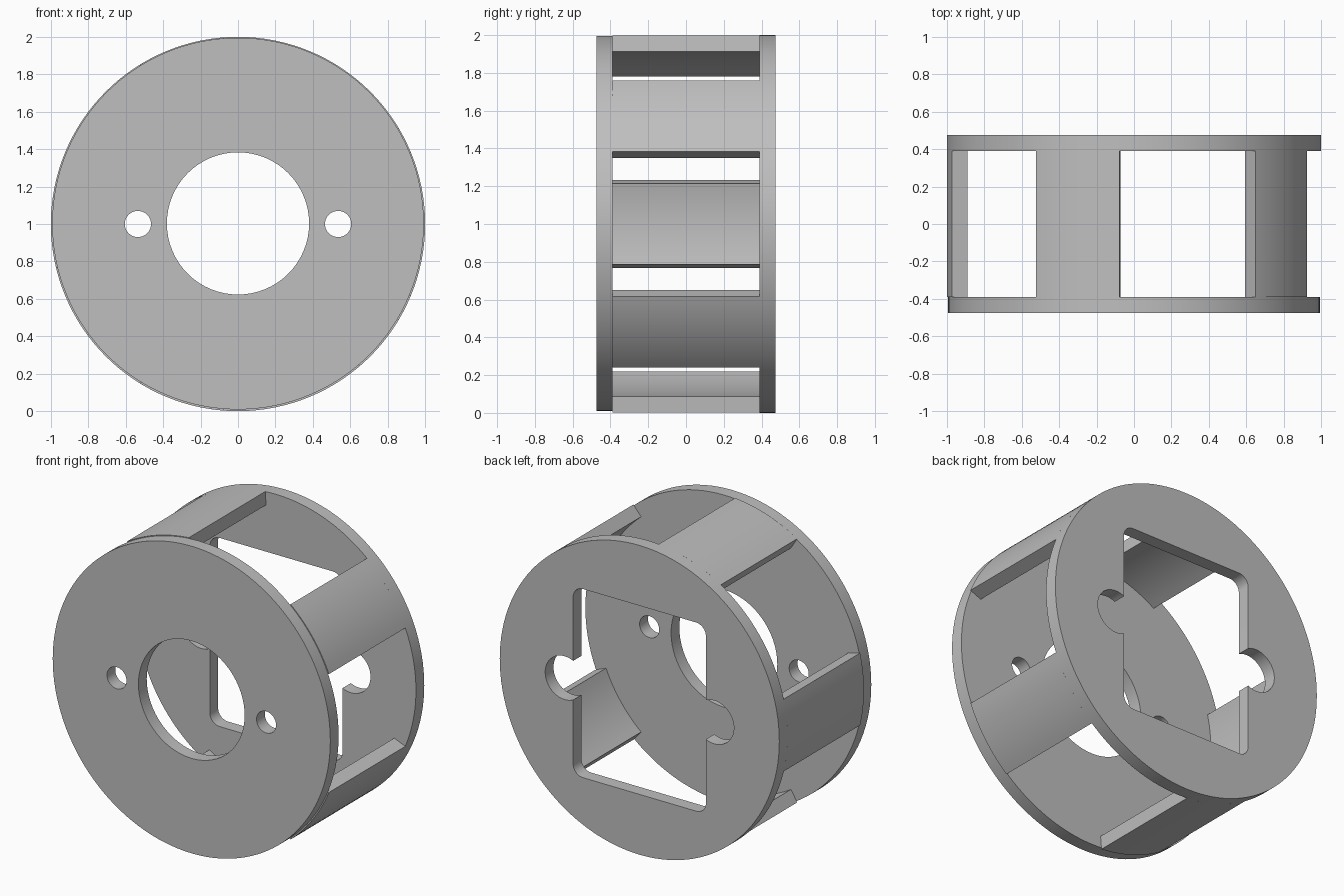
import bpy, bmesh, math
from mathutils import Matrix, Vector

cube = bpy.data.objects.get("Cube")
if cube:
    bpy.data.objects.remove(cube, do_unlink=True)

HALF, INNER = 0.475, 0.39        # outer and inner faces of the end plates along y
MID_Z = 1.0
RIB_INNER, RIB_OUTER = 0.915, 1.0
RIB_COUNT, RIB_HALF_ANGLE = 5, math.radians(13.5)

grey = bpy.data.materials.new("light grey")
grey.use_nodes = True
grey.diffuse_color = (0.52, 0.52, 0.52, 1)
grey.node_tree.nodes["Principled BSDF"].inputs["Base Color"].default_value = grey.diffuse_color


def prism(name, outline, y0, y1):
    """Extrude an (x, z) outline from y0 to y1."""
    bm = bmesh.new()
    face = bm.faces.new([bm.verts.new((x, y0, z)) for x, z in outline])
    moved = bmesh.ops.extrude_face_region(bm, geom=[face])["geom"]
    bmesh.ops.translate(bm, vec=(0, y1 - y0, 0),
                        verts=[v for v in moved if isinstance(v, bmesh.types.BMVert)])
    bmesh.ops.recalc_face_normals(bm, faces=bm.faces)
    mesh = bpy.data.meshes.new(name)
    bm.to_mesh(mesh)
    bm.free()
    mesh.materials.append(grey)
    obj = bpy.data.objects.new(name, mesh)
    bpy.context.collection.objects.link(obj)
    return obj


def arc(cx, cz, r, start, end, steps):
    return [(cx + r * math.cos(start + (end - start) * i / steps),
             cz + r * math.sin(start + (end - start) * i / steps)) for i in range(steps + 1)]


def circle(cx, cz, r, steps=64):
    return arc(cx, cz, r, 0, math.tau, steps)[:-1]


def rounded_rectangle(half_x, half_z, r):
    points = []
    for i, (sx, sz) in enumerate([(1, 1), (-1, 1), (-1, -1), (1, -1)]):
        a = i * math.pi / 2
        points += arc(sx * (half_x - r), MID_Z + sz * (half_z - r), r, a, a + math.pi / 2, 8)
    return points


def select_only(obj):
    bpy.ops.object.select_all(action='DESELECT')
    obj.select_set(True)
    bpy.context.view_layer.objects.active = obj


def cut(obj, outline):
    """Punch an outline right through a plate."""
    cutter = prism("cutter", outline, -1, 1)
    cutter.hide_render = True
    mod = obj.modifiers.new("cut", 'BOOLEAN')
    mod.operation, mod.solver, mod.object = 'DIFFERENCE', 'EXACT', cutter
    select_only(obj)
    bpy.ops.object.modifier_apply(modifier=mod.name)
    bpy.data.objects.remove(cutter, do_unlink=True)


def smooth(obj):
    select_only(obj)
    bpy.ops.object.shade_smooth_by_angle(angle=math.radians(30))


# Front plate: large centre bore and two screw holes
front_plate = prism("front_plate", circle(0, MID_Z + 0.002, 0.993, 128), -HALF, -INNER)
cut(front_plate, circle(0, MID_Z + 0.003, 0.38))
for side in (-1, 1):
    cut(front_plate, circle(side * 0.535, MID_Z, 0.07, 40))
smooth(front_plate)

# Back plate: rounded rectangular window with a round notch on each side
back_plate = prism("back_plate", circle(0, MID_Z, 1.0, 128), INNER, HALF)
cut(back_plate, rounded_rectangle(0.475, 0.61, 0.07))
for side in (-1, 1):
    cut(back_plate, circle(side * 0.535, MID_Z, 0.14))
smooth(back_plate)

# Curved ribs joining the plates
for i in range(RIB_COUNT):
    mid = math.radians(36) + i * math.tau / RIB_COUNT
    a, b = mid - RIB_HALF_ANGLE, mid + RIB_HALF_ANGLE
    outline = arc(0, MID_Z, RIB_OUTER, a, b, 12) + arc(0, MID_Z, RIB_INNER, b, a, 12)
    smooth(prism(f"rib_{i + 1}", outline, -INNER, INNER))
